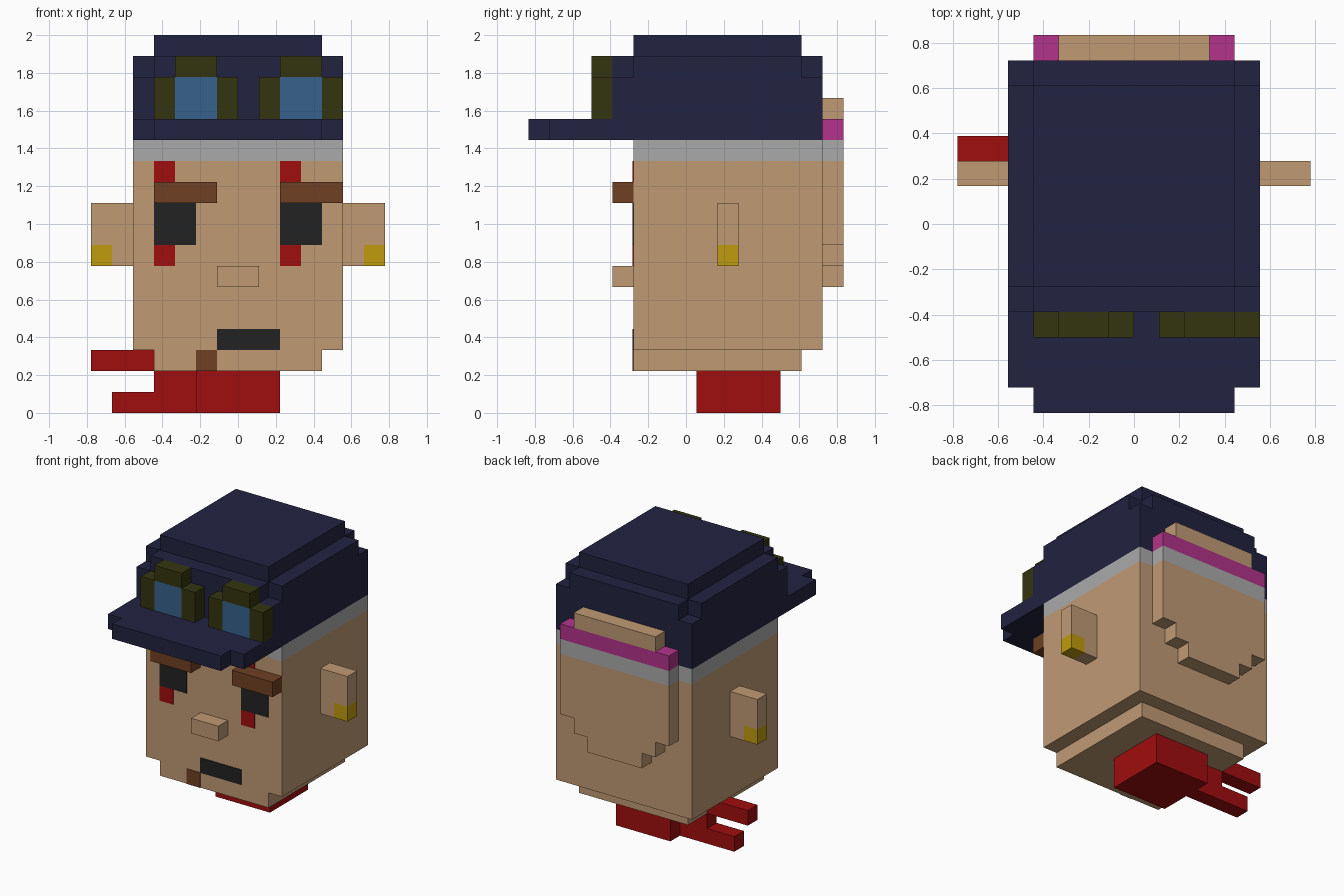
import bpy, bmesh
from mathutils import Matrix, Vector

if "Cube" in bpy.data.objects:
    bpy.data.objects.remove(bpy.data.objects["Cube"], do_unlink=True)

U = 1 / 9  # one block


def material(name, rgb):
    lin = [(c / 255 / 12.92) if c <= 10 else ((c / 255 + 0.055) / 1.055) ** 2.4 for c in rgb]
    m = bpy.data.materials.new(name)
    m.use_nodes = True
    m.diffuse_color = (*lin, 1)
    m.node_tree.nodes["Principled BSDF"].inputs["Base Color"].default_value = (*lin, 1)
    return m


SKIN = material("skin", (192, 154, 116))
NAVY = material("navy", (34, 34, 65))
GREY = material("grey", (170, 170, 170))
RED = material("red", (160, 13, 14))
DARK = material("charcoal", (34, 34, 34))
BROWN = material("brown", (111, 64, 35))
OLIVE = material("olive", (52, 52, 16))
BLUE = material("lens_blue", (55, 98, 140))
PINK = material("magenta", (178, 52, 138))
GOLD = material("gold", (191, 155, 13))


def blocks(name, mat, *boxes):
    """One object from boxes (x0, x1, y0, y1, z0, z1), measured in blocks."""
    bm = bmesh.new()
    for x0, x1, y0, y1, z0, z1 in boxes:
        centre = Vector((x0 + x1, y0 + y1, z0 + z1)) * (U / 2)
        size = Vector((x1 - x0, y1 - y0, z1 - z0)) * U
        bmesh.ops.create_cube(bm, size=1,
                              matrix=Matrix.Translation(centre) @ Matrix.Diagonal((*size, 1)))
    me = bpy.data.meshes.new(name)
    bm.to_mesh(me)
    bm.free()
    me.materials.append(mat)
    ob = bpy.data.objects.new(name, me)
    bpy.context.collection.objects.link(ob)
    return ob


def face_plate(name, mat, x0, x1, z0, z1):
    """Thin painted detail on the front of the face."""
    return blocks(name, mat, (x0, x1, -2.54, -2.5, z0, z1))


# Head and chin, with the shaved grey band under the cap
blocks("head", SKIN, (-5, 5, -2.5, 6.5, 3, 12))
blocks("chin", SKIN, (-4, 4, -2.5, 5.5, 2, 3))
blocks("grey_band", GREY, (-5, 5, -2.5, 6.5, 12, 13), (-4, 4, 6.5, 7.5, 12, 13))

# Stepped slab on the back of the head, with a tie and tuft
blocks("back_slab", SKIN, (-4, 4, 6.5, 7.5, 8, 12),
       (-3, 3, 6.5, 7.5, 7, 8), (-2, 2, 6.5, 7.5, 6, 7))
blocks("back_tie", PINK, (-4, 4, 6.5, 7.5, 13, 14))
blocks("back_tuft", SKIN, (-3, 3, 6.5, 7.5, 14, 15))

# Cap: brim, body, notched upper layer and crown
blocks("cap_brim", NAVY, (-5, 5, -6.5, 6.5, 13, 14), (-4, 4, -7.5, -6.5, 13, 14))
blocks("cap_body", NAVY, (-5, 5, -3.5, 6.5, 14, 16))
blocks("cap_upper", NAVY, (-5, 5, -2.5, 5.5, 16, 17),
       (-4, 4, -3.5, -2.5, 16, 17), (-4, 4, 5.5, 6.5, 16, 17))
blocks("cap_crown", NAVY, (-4, 4, -2.5, 5.5, 17, 18))

# Goggles, two frames with flush lenses
for side, x in (("right", -4), ("left", 1)):
    blocks(side + "_goggle_frame", OLIVE, (x, x + 1, -4.5, -3.5, 14, 16),
           (x + 3, x + 4, -4.5, -3.5, 14, 16), (x + 1, x + 3, -4.5, -3.5, 16, 17))
    blocks(side + "_goggle_lens", BLUE, (x + 1, x + 3, -4.5, -3.5, 14, 16))

# Brows, eyes and the red stripe above and below each eye
for side, x in (("right", -4), ("left", 2)):
    blocks(side + "_brow", BROWN, (x, x + 3, -3.5, -2.5, 10, 11))
    face_plate(side + "_eye", DARK, x, x + 2, 8, 10)
    face_plate(side + "_stripe_upper", RED, x, x + 1, 11, 12)
    face_plate(side + "_stripe_lower", RED, x, x + 1, 7, 8)

# Nose, mouth and chin patch
blocks("nose", SKIN, (-1, 1, -3.5, -2.5, 6, 7))
face_plate("mouth", DARK, -1, 2, 3, 4)
face_plate("chin_patch", BROWN, -2, -1, 2, 3)

# Ears with gold earrings
for side, s in (("right", -1), ("left", 1)):
    def span(a, b):
        return sorted((s * a, s * b))
    blocks(side + "_ear", SKIN, (*span(5, 7), 1.5, 2.5, 8, 10), (*span(5, 6), 1.5, 2.5, 7, 8))
    blocks(side + "_earring", GOLD, (*span(6, 7), 1.5, 2.5, 7, 8))

# Neck scarf with a forked tail
blocks("neck_scarf", RED, (-2, 2, 0.5, 4.5, 0, 2))
blocks("scarf_tail", RED, (-4, -2, 2.5, 3.5, 0, 2),
       (-6, -4, 2.5, 3.5, 0, 1), (-7, -4, 2.5, 3.5, 2, 3))
